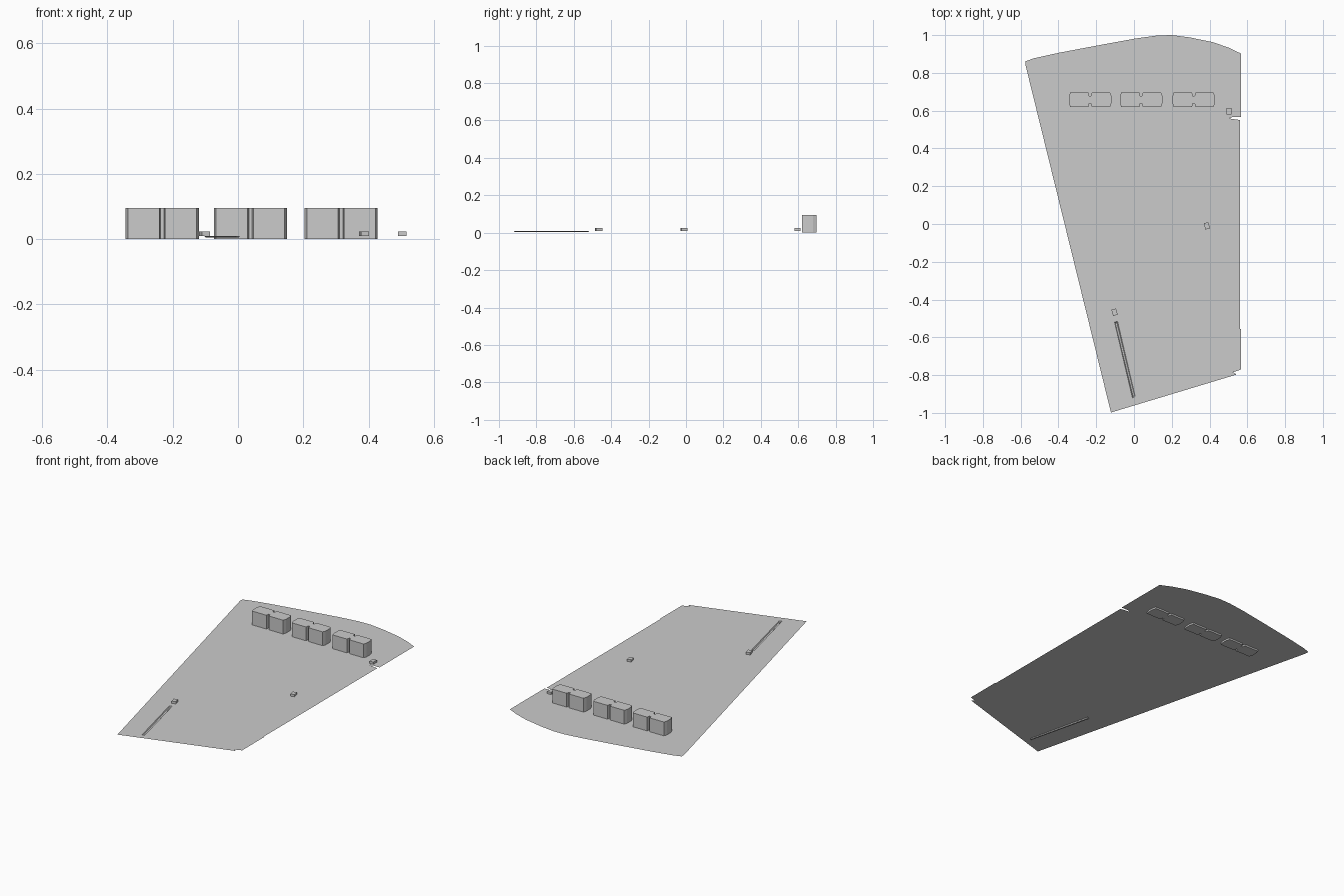
import bpy, bmesh, math
from mathutils import Vector, Matrix

if "Cube" in bpy.data.objects:
    bpy.data.objects.remove(bpy.data.objects["Cube"])

PLATE_Z = 0.01


def finish(bm, name):
    me = bpy.data.meshes.new(name)
    bm.to_mesh(me)
    bm.free()
    ob = bpy.data.objects.new(name, me)
    bpy.context.collection.objects.link(ob)
    return ob


def loop(bm, pts, z):
    vs = [bm.verts.new((x, y, z)) for x, y in pts]
    edges = [bm.edges.new((vs[i], vs[(i + 1) % len(vs)])) for i in range(len(vs))]
    return vs, edges


def prism(name, pts, z0, z1):
    bm = bmesh.new()
    face = bm.faces.new([bm.verts.new((x, y, z0)) for x, y in pts])
    out = bmesh.ops.extrude_face_region(bm, geom=[face], use_keep_orig=True)
    top = [g for g in out["geom"] if isinstance(g, bmesh.types.BMVert)]
    bmesh.ops.translate(bm, verts=top, vec=(0, 0, z1 - z0))
    bmesh.ops.recalc_face_normals(bm, faces=bm.faces)
    return finish(bm, name)


# Thin tapering base sheet with a long slot that dips into a shallow trough
outline = [(-0.574, 0.862), (-0.574, 0.84), (-0.122, -0.998), (0.543, -0.797),
           (0.525, -0.785), (0.567, -0.77), (0.567, -0.557), (0.562, -0.555),
           (0.562, 0.55), (0.503, 0.559), (0.52, 0.566), (0.567, 0.566),
           (0.567, 0.902), (0.5, 0.934), (0.416, 0.963), (0.294, 0.988),
           (0.2, 1.0), (0.125, 0.998), (0.008, 0.982), (-0.183, 0.947),
           (-0.395, 0.907), (-0.527, 0.878)]
slot = [(-0.103, -0.52), (-0.087, -0.515), (0.006, -0.912), (-0.008, -0.922)]

bm = bmesh.new()
_, outer_edges = loop(bm, outline, PLATE_Z)
rim, slot_edges = loop(bm, slot, PLATE_Z)
bmesh.ops.triangle_fill(bm, edges=outer_edges + slot_edges, use_beauty=True,
                        normal=(0, 0, 1))
centre = sum((v.co for v in rim), Vector()) / 4
floor = []
for v in rim:
    p = v.co.lerp(centre, 0.03)
    p.x = v.co.x + (0.004 if v in (rim[0], rim[3]) else -0.004)
    p.z = PLATE_Z - 0.005
    floor.append(bm.verts.new(p))
for i in range(4):
    j = (i + 1) % 4
    bm.faces.new((rim[i], rim[j], floor[j], floor[i]))
bm.faces.new(floor)
for f in bm.faces:
    f.normal_update()
    if f.normal.z < 0:
        f.normal_flip()
finish(bm, "base_sheet")

# Three tall blocks: clipped end corners and a narrow notch front and back
half_w, half_d = 0.112, 0.039
quarter = [(half_w, 0.02), (half_w - 0.007, half_d), (0.009, half_d),
           (0.005, half_d - 0.019)]
upper = quarter + [(-x, y) for x, y in reversed(quarter)]
block = upper + [(x, -y) for x, y in reversed(upper)]
for i, cx in enumerate((-0.232, 0.038, 0.316)):
    prism(f"tall_block_{i + 1}", [(cx + x, 0.658 + y) for x, y in block], 0, 0.095)

# Small boxes resting on the sheet
for i, (cx, cy, angle) in enumerate([(0.503, 0.596, 0), (0.386, -0.01, 12),
                                     (-0.103, -0.467, 15)]):
    rot = Matrix.Rotation(math.radians(angle), 2)
    corners = [rot @ Vector((sx * 0.0125, sy * 0.017))
               for sx, sy in ((-1, -1), (1, -1), (1, 1), (-1, 1))]
    prism(f"small_box_{i + 1}", [(cx + c.x, cy + c.y) for c in corners],
          PLATE_Z, 0.024)
